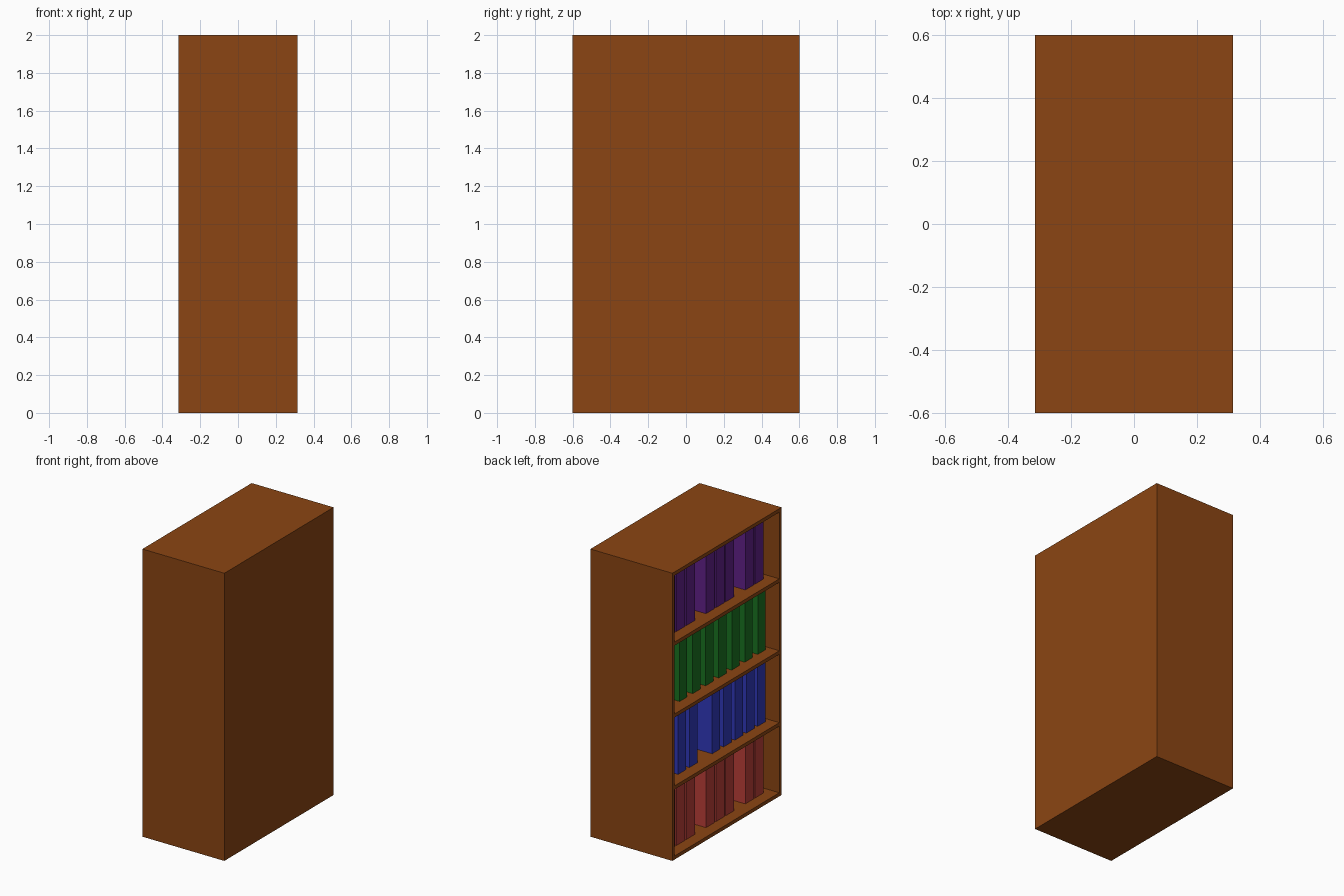
import bpy

if "Cube" in bpy.data.objects:
    bpy.data.objects.remove(bpy.data.objects["Cube"])

def material(name, rgb):
    m = bpy.data.materials.new(name)
    m.diffuse_color = (*rgb, 1)
    m.use_nodes = True
    m.node_tree.nodes["Principled BSDF"].inputs["Base Color"].default_value = m.diffuse_color
    return m

def box(name, lo, hi, mat):
    bpy.ops.mesh.primitive_cube_add(size=1, location=[(a + b) / 2 for a, b in zip(lo, hi)])
    o = bpy.context.object
    o.name = name
    o.scale = [b - a for a, b in zip(lo, hi)]
    bpy.ops.object.transform_apply(location=False, rotation=False, scale=True)
    o.data.materials.append(mat)
    return o

X, Y, H, T = 0.315, 0.6, 2.0, 0.025   # half depth, half width, height, board
wood = material("wood", (0.258, 0.06, 0.0065))

# Carcass, open towards -x
box("side_panel_left", (-X, Y - T, 0), (X, Y, H), wood)
box("side_panel_right", (-X, -Y, 0), (X, -Y + T, H), wood)
box("back_panel", (X - T, -Y + T, T), (X, Y - T, H - T), wood)
box("bottom_board", (-X, -Y + T, 0), (X, Y - T, T), wood)
box("top_board", (-X, -Y + T, H - T), (X, Y - T, H), wood)
for i in (1, 2, 3):
    box(f"shelf_{i}", (-X, -Y + T, i * 0.5 - T / 2), (X - T, Y - T, i * 0.5 + T / 2), wood)

# Rows of books: colour, slot pitch, thickness, slot count, empty slots
rows = [
    ("red", (0.5, 0.05, 0.04), 0.108, 0.094, 10, (3, 7)),
    ("blue", (0.03, 0.04, 0.5), 0.125, 0.088, 9, (3,)),
    ("green", (0.01, 0.17, 0.015), 0.143, 0.083, 8, ()),
    ("purple", (0.12, 0.015, 0.25), 0.108, 0.094, 10, (3, 7)),
]
for r, (name, rgb, pitch, thick, count, empty) in enumerate(rows):
    mat = material(name + "_cover", rgb)
    z = T if r == 0 else r * 0.5 + T / 2
    for i in range(count):
        if i in empty:
            continue
        y = Y - 0.052 - i * pitch
        box(f"{name}_book_{i + 1}", (-X + 0.08, y - thick, z), (X - 0.08, y, z + 0.42), mat)
